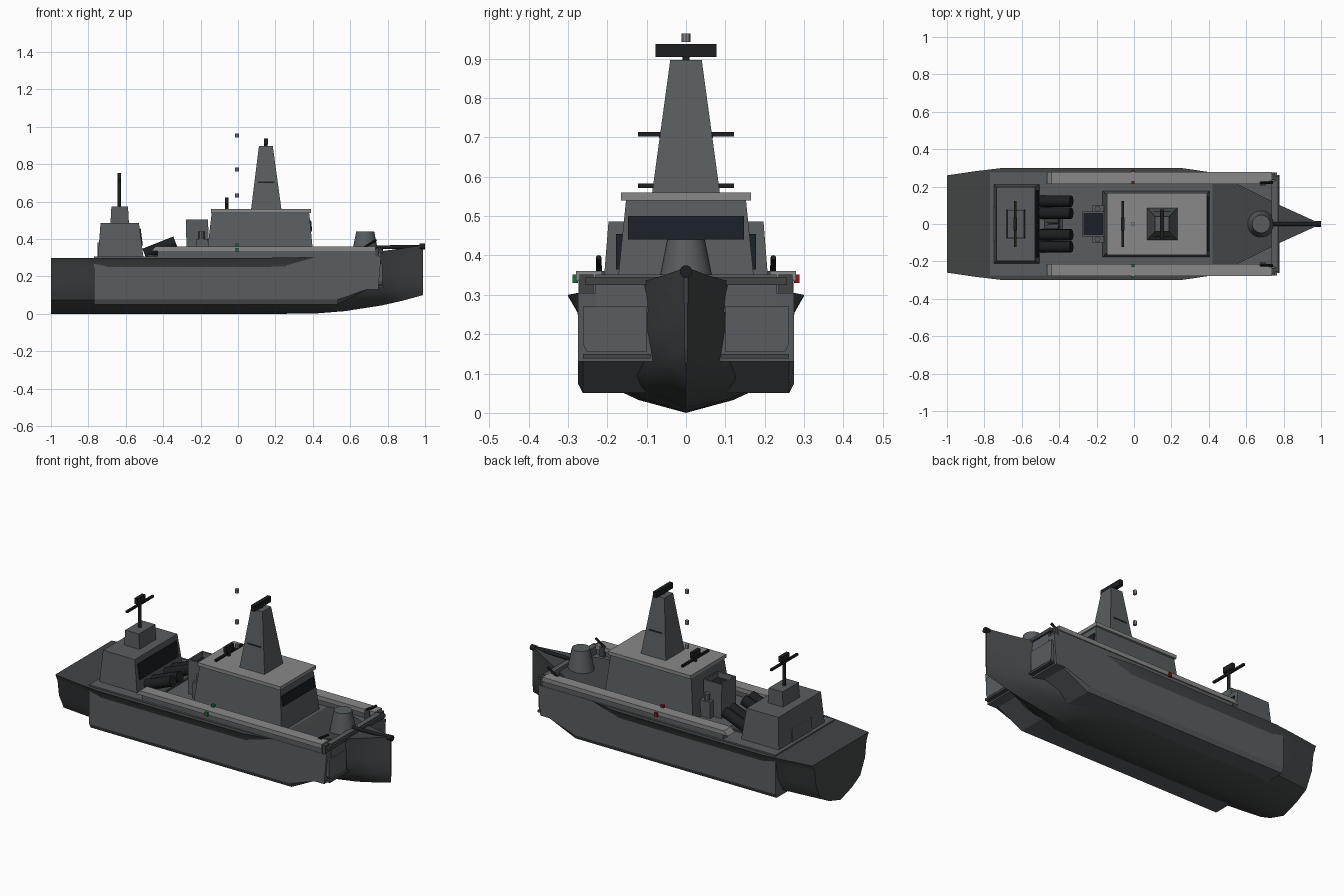
import bpy, bmesh, math
from mathutils import Vector

if "Cube" in bpy.data.objects:
    bpy.data.objects.remove(bpy.data.objects["Cube"])


def mat(name, c):
    m = bpy.data.materials.new(name)
    m.diffuse_color = (*c, 1)
    m.use_nodes = True
    m.node_tree.nodes["Principled BSDF"].inputs["Base Color"].default_value = m.diffuse_color
    return m


GREY = mat("ship_grey", (0.10, 0.11, 0.115))
DARK = mat("hull_dark", (0.055, 0.058, 0.06))
LIGHT = mat("light_grey", (0.25, 0.25, 0.25))
BLACK = mat("black", (0.012, 0.013, 0.014))
GLASS = mat("glass", (0.01, 0.015, 0.02))
RED = mat("red", (0.25, 0.01, 0.015))
GREEN = mat("green", (0.01, 0.15, 0.04))


def finish(name, bm, m, smooth=False):
    bmesh.ops.recalc_face_normals(bm, faces=bm.faces)
    me = bpy.data.meshes.new(name)
    bm.to_mesh(me)
    bm.free()
    ob = bpy.data.objects.new(name, me)
    bpy.context.collection.objects.link(ob)
    me.materials.append(m)
    if smooth:
        bpy.ops.object.select_all(action='DESELECT')
        ob.select_set(True)
        bpy.context.view_layer.objects.active = ob
        bpy.ops.object.shade_smooth_by_angle(angle=math.radians(35))
    return ob


def loft(name, rings, m, smooth=False):
    bm = bmesh.new()
    vs = [[bm.verts.new(p) for p in r] for r in rings]
    n = len(vs[0])
    for a, b in zip(vs, vs[1:]):
        for i in range(n):
            bm.faces.new((a[i], a[(i + 1) % n], b[(i + 1) % n], b[i]))
    bm.faces.new(vs[0])
    bm.faces.new(vs[-1])
    return finish(name, bm, m, smooth)


def rect(x0, x1, y0, y1, z):
    return [(x0, y0, z), (x1, y0, z), (x1, y1, z), (x0, y1, z)]


def box(name, x0, x1, y0, y1, z0, z1, m):
    return loft(name, [rect(x0, x1, y0, y1, z0), rect(x0, x1, y0, y1, z1)], m)


def house(name, low, high, m):
    # tapered block, each level is (x0, x1, half width, z)
    return loft(name, [rect(a, b, -y, y, z) for a, b, y, z in (low, high)], m)


def tube(name, p, q, r1, r2, m, n=16):
    p, q = Vector(p), Vector(q)
    bm = bmesh.new()
    bmesh.ops.create_cone(bm, cap_ends=True, segments=n, radius1=r1, radius2=r2, depth=(q - p).length)
    rot = (q - p).to_track_quat('Z', 'Y')
    for v in bm.verts:
        v.co = rot @ v.co + (p + q) / 2
    return finish(name, bm, m, True)


# hull: stations of x, half width, keel z, deck z
SECTION = [(1, 1), (.92, .86), (.87, .55), (.7, .25), (.4, .11), (0, 0)]
stations = [(-1, .26, 0, .297), (-.85, .282, 0, .297), (-.7, .30, 0, .297), (-.2, .30, 0, .297),
            (.25, .30, 0, .30), (.42, .275, .002, .305), (.57, .205, .014, .315),
            (.77, .105, .045, .335), (.88, .055, .07, .35), (.99, .005, .10, .368)]
rings = []
for x, b, k, d in stations:
    half = [(x, b * u, k + (d - k) * w) for u, w in SECTION]
    rings.append(half + [(a, -y, z) for a, y, z in half[-2::-1]])
loft("hull", rings, DARK, True)

# armour casing around the hull, side profile extruded across with a chamfered lower edge
side = [(-.77, .305), (-.77, .05), (.53, .05), (.69, .13), (.75, .13), (.765, .305)]
casing = loft("side_casing", [[(x, y, max(z, lift) if z < .1 else z) for x, z in side]
              for y, lift in ((-.275, .075), (-.262, .05), (.262, .05), (.275, .075))], GREY)

for s in (-1, 1):
    def sbox(name, x0, x1, y0, y1, z0, z1, m):
        return box(name, x0, x1, *sorted((s * y0, s * y1)), z0, z1, m)
    # bulwark with light capping rail and sloped aft end
    sbox("bulwark", -.43, .735, .222, .273, .29, .34, GREY)
    prof = [(-.465, .335), (.735, .335), (.735, .36), (-.44, .36)]
    loft("bulwark_cap", [[(x, s * y, z) for x, z in prof] for y in (.213, .279)], LIGHT)
    # folded bow panels
    pan = [(.10, .155), (.252, .155), (.262, .175), (.262, .27), (.10, .27)]
    loft("bow_panel", [[(x, s * y, z) for y, z in pan] for x in (.74, .772)], GREY)
    sbox("bow_panel_sill", .74, .777, .09, .262, .138, .15, DARK)
    # deck fittings
    sbox("hinge_block", .715, .755, .235, .27, .30, .352, DARK)
    tube("deck_gun", (.66, s * .22, .345), (.74, s * .222, .395), .007, .007, BLACK, 8)
    sbox("deck_gun_mount", .675, .705, .207, .233, .30, .36, DARK)
    # navigation lights
    colour = RED if s > 0 else GREEN
    sbox("side_light_low", -.014, .004, .274, .288, .33, .352, colour)
    sbox("side_light_high", -.014, .004, .213, .229, .355, .375, colour)

box("bow_plate", .735, .765, -.23, .23, .255, .352, GREY)
box("bow_beam", .755, .775, -.255, .255, .325, .345, DARK)

# main deckhouse with roof and windows
house("deckhouse", (-.17, .405, .178, .29), (-.14, .38, .152, .545), GREY)
box("deckhouse_roof", -.145, .39, -.165, .165, .54, .56, LIGHT)
house("front_window", (.38, .397, .148, .44), (.375, .391, .148, .50), GLASS)

# mast tower, radar and side slots
house("mast_tower", (.07, .232, .086, .56), (.112, .186, .04, .897), GREY)
house("tower_band", (.108, .194, .069, .698), (.108, .194, .068, .706), BLACK)
tube("tower_radar_stem", (.149, 0, .89), (.149, 0, .91), .009, .009, BLACK)
box("tower_radar", .138, .16, -.077, .077, .904, .937, BLACK)

# aft house
house("aft_house", (-.75, -.503, .213, .285), (-.735, -.53, .197, .486), GREY)
house("aft_window", (-.53, -.509, .178, .365), (-.54, -.52, .178, .455), GLASS)
box("aft_door", -.752, -.72, -.09, .09, .30, .38, GREY)
house("mast_block", (-.682, -.583, .078, .48), (-.677, -.588, .075, .573), GREY)
tube("aft_mast", (-.635, 0, .57), (-.635, 0, .72), .009, .009, BLACK)

# bar radars on aft mast and on deckhouse roof
tube("roof_radar_stem", (-.06, 0, .555), (-.06, 0, .60), .009, .009, BLACK)
for x, z in ((-.635, .708), (-.06, .577)):
    box("radar_bar", x - .006, x + .006, -.122, .122, z - .006, z + .006, BLACK)
    box("radar_box", x - .01, x + .01, -.036, .036, z + .012, z + .045, BLACK)

# funnel with recessed top and flanking pipes
fun = [rect(-.275, -.155, -.066, .066, .29), rect(-.278, -.16, -.066, .066, .505),
       rect(-.268, -.168, -.057, .057, .505), rect(-.268, -.168, -.055, .055, .47)]
loft("funnel", fun, GREY)
box("funnel_throat", -.267, -.169, -.055, .055, .465, .474, GLASS)
for s in (-1, 1):
    tube("vent_post", (-.195, s * .082, .29), (-.195, s * .082, .44), .016, .016, GREY, 8)
    box("vent_base", -.225, -.16, s * .08 - .02, s * .08 + .02, .29, .40, GREY)

# inclined launch tubes and cradle
for y in (-.122, -.058, .058, .122):
    tube("launch_tube", (-.50, y, .32), (-.335, y, .385), .03, .03, BLACK)
box("tube_cradle", -.48, -.38, -.15, .15, .29, .315, DARK)
for y in (-.018, .018):
    tube("reload_drum", (-.47, y, .30), (-.40, y, .325), .017, .017, DARK, 12)

# bow turret and long barrel
tube("bow_turret", (.68, 0, .30), (.68, 0, .44), .076, .048, GREY, 24)
tube("bow_barrel", (.72, 0, .355), (.985, 0, .359), .01, .01, BLACK)
tube("bow_muzzle", (.97, 0, .359), (1.0, 0, .359), .016, .016, BLACK)

# masthead lights
for z in (.632, .772, .953):
    tube("masthead_light", (-.006, 0, z - .011), (-.006, 0, z + .011), .011, .011, LIGHT, 8)
